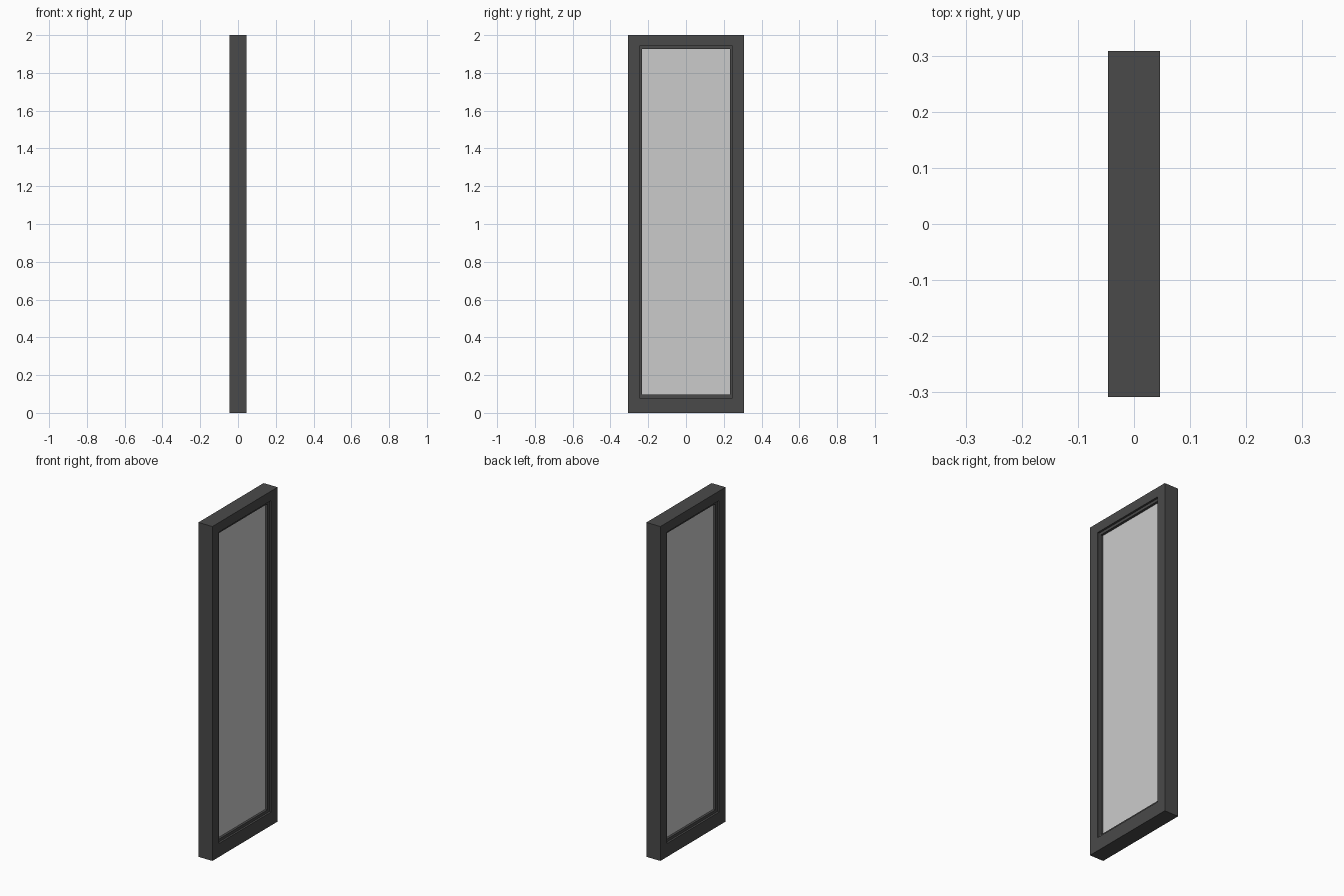
import bpy, bmesh

if "Cube" in bpy.data.objects:
    bpy.data.objects.remove(bpy.data.objects["Cube"])


def material(name, v):
    m = bpy.data.materials.new(name)
    m.diffuse_color = (v, v, v, 1)
    m.use_nodes = True
    m.node_tree.nodes["Principled BSDF"].inputs["Base Color"].default_value = m.diffuse_color
    return m


dark = material("dark grey", 0.068)
pale = material("pale glass", 0.6)


def finish(name, bm, mat):
    bmesh.ops.recalc_face_normals(bm, faces=bm.faces)
    me = bpy.data.meshes.new(name)
    bm.to_mesh(me)
    bm.free()
    me.materials.append(mat)
    ob = bpy.data.objects.new(name, me)
    bpy.context.collection.objects.link(ob)


def rect(y, z0, z1):
    return [(-y, z0), (y, z0), (y, z1), (-y, z1)]


def sweep(name, loops, mat):
    """Join (x, rectangle) loops into one closed mitred ring."""
    bm = bmesh.new()
    rings = [[bm.verts.new((x, y, z)) for y, z in r] for x, r in loops]
    for i, a in enumerate(rings):
        b = rings[(i + 1) % len(rings)]
        for k in range(4):
            n = (k + 1) % 4
            bm.faces.new((a[k], a[n], b[n], b[k]))
    finish(name, bm, mat)


outer = rect(0.308, 0, 2)
opening = rect(0.247, 0.08, 1.943)
sight = rect(0.232, 0.097, 1.927)
D, B, G = 0.046, 0.034, 0.02   # half depths: frame, bead, glass

# Frame with a stepped glazing bead on both faces
sweep("window_frame", [(-D, outer), (D, outer), (D, opening), (B, opening), (B, sight),
                       (-B, sight), (-B, opening), (-D, opening)], dark)

# Glass pane, edges tucked against the bead
bm = bmesh.new()
bmesh.ops.create_cube(bm, size=1)
for v in bm.verts:
    v.co = (v.co.x * 2 * G, v.co.y * 0.466, 1.012 + v.co.z * 1.832)
finish("glass_pane", bm, pale)
